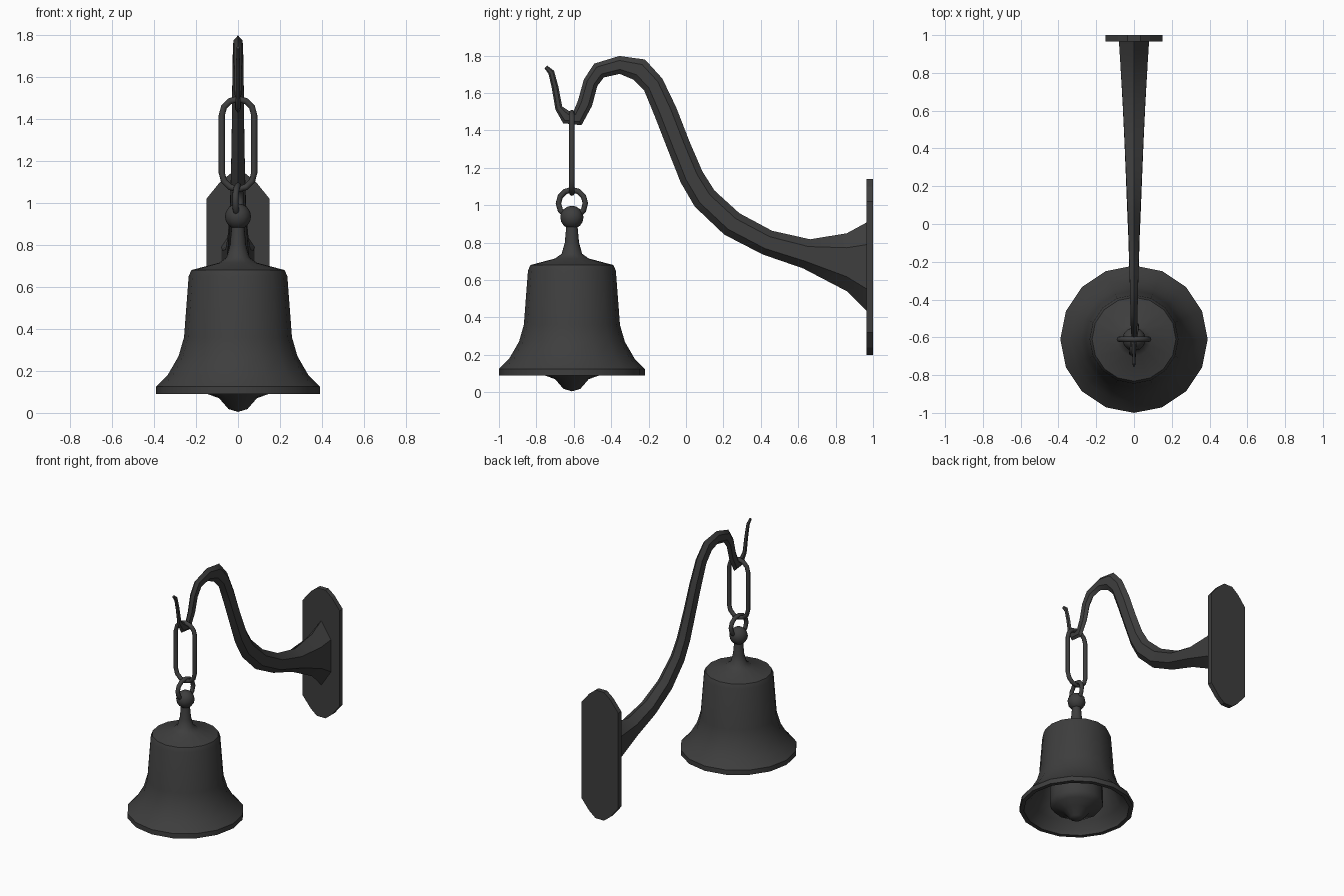
import bpy
import bmesh
from math import sin, cos, pi, radians
from mathutils import Vector

cube = bpy.data.objects.get("Cube")
if cube:
    bpy.data.objects.remove(cube, do_unlink=True)

iron = bpy.data.materials.new("dark iron")
iron.use_nodes = True
iron.diffuse_color = (0.048, 0.048, 0.048, 1)
iron.node_tree.nodes["Principled BSDF"].inputs["Base Color"].default_value = iron.diffuse_color

BELL_Y = -0.61


def finish(name, bm, smooth=None):
    bmesh.ops.recalc_face_normals(bm, faces=bm.faces)
    mesh = bpy.data.meshes.new(name)
    bm.to_mesh(mesh)
    bm.free()
    mesh.materials.append(iron)
    obj = bpy.data.objects.new(name, mesh)
    bpy.context.collection.objects.link(obj)
    if smooth:
        bpy.ops.object.select_all(action='DESELECT')
        obj.select_set(True)
        bpy.context.view_layer.objects.active = obj
        bpy.ops.object.shade_smooth_by_angle(angle=radians(smooth))
    return obj


def loft(name, rings, closed=False, smooth=None):
    """Skin a row of cross-sections; cap the ends unless closed."""
    bm = bmesh.new()
    rows = [[bm.verts.new(p) for p in ring] for ring in rings]
    n = len(rows[0])
    for a, b in zip(rows, rows[1:] + rows[:1] if closed else rows[1:]):
        for i in range(n):
            j = (i + 1) % n
            bm.faces.new((a[i], a[j], b[j], b[i]))
    if not closed:
        bm.faces.new(rows[0])
        bm.faces.new(rows[-1])
    return finish(name, bm, smooth)


def lathe(name, profile, sides=16, smooth=40):
    """Spin (radius, height) points around the bell axis."""
    bm = bmesh.new()
    verts = [bm.verts.new((r, BELL_Y, z)) for r, z in profile]
    edges = [bm.edges.new(pair) for pair in zip(verts, verts[1:])]
    bmesh.ops.spin(bm, geom=verts + edges, cent=(0, BELL_Y, 0), axis=(0, 0, 1),
                   angle=2 * pi, steps=sides, use_duplicate=False)
    bmesh.ops.remove_doubles(bm, verts=bm.verts, dist=0.0005)
    return finish(name, bm, smooth)


def chain_link(name, height, radius, stretch, turn, tube=0.015, steps=6, sides=8):
    """Oval link: two half circles moved apart vertically by stretch."""
    side = Vector((cos(turn), sin(turn), 0))
    up = Vector((0, 0, 1))
    across = side.cross(up)
    center = Vector((0, BELL_Y, height))
    rings = []
    for half in (0, 1):
        for k in range(steps + 1 if stretch else steps):
            a = pi * (half + k / steps)
            out = side * cos(a) + up * sin(a)
            mid = center + out * radius + up * stretch * (0.5 - half)
            rings.append([mid + tube * (out * cos(t) + across * sin(t))
                          for t in (2 * pi * i / sides for i in range(sides))])
    return loft(name, rings, closed=True, smooth=50)


# Hollow bell with its neck and top knob
lathe("bell", [
    (0, 0.66), (0.19, 0.64), (0.21, 0.60), (0.235, 0.36), (0.26, 0.27),
    (0.31, 0.17), (0.355, 0.12), (0.36, 0.09), (0.39, 0.09), (0.39, 0.125),
    (0.335, 0.18), (0.283, 0.27), (0.257, 0.36), (0.235, 0.65), (0.222, 0.68),
    (0.09, 0.715), (0.055, 0.74), (0.038, 0.80), (0.03, 0.89)])
lathe("bell_knob", [(0.062 * sin(pi * i / 8), 0.935 - 0.062 * cos(pi * i / 8))
                    for i in range(9)], sides=12)

# Clapper hanging inside the bell
lathe("clapper", [
    (0, 0.005), (0.045, 0.018), (0.09, 0.07), (0.16, 0.095), (0.185, 0.13),
    (0.185, 0.24), (0.14, 0.31), (0.03, 0.36), (0.02, 0.65)], sides=12)

# Chain: small ring through the knob, long link over the hook
chain_link("small_ring", 1.01, 0.073, 0, radians(80))
chain_link("long_link", 1.28, 0.077, 0.276, 0)

# Tapered arm: y, z, half depth, half width
arm = [
    (-0.75, 1.74, 0.01, 0.006), (-0.72, 1.71, 0.017, 0.008),
    (-0.70, 1.63, 0.018, 0.009), (-0.68, 1.52, 0.02, 0.01),
    (-0.64, 1.47, 0.036, 0.012), (-0.58, 1.465, 0.043, 0.014),
    (-0.54, 1.545, 0.04, 0.016), (-0.51, 1.655, 0.04, 0.018),
    (-0.465, 1.72, 0.045, 0.019), (-0.355, 1.75, 0.048, 0.021),
    (-0.25, 1.725, 0.062, 0.024), (-0.175, 1.645, 0.058, 0.026),
    (-0.11, 1.50, 0.062, 0.028), (-0.04, 1.32, 0.062, 0.03),
    (0.03, 1.15, 0.065, 0.033), (0.10, 1.035, 0.068, 0.036),
    (0.245, 0.90, 0.07, 0.042), (0.435, 0.80, 0.068, 0.05),
    (0.645, 0.74, 0.08, 0.06), (0.86, 0.695, 0.155, 0.073),
    (0.97, 0.67, 0.24, 0.08)]
hexagon = [(0, 1), (1, 0.5), (1, -0.5), (0, -1), (-1, -0.5), (-1, 0.5)]
sections = []
for i, (y, z, depth, width) in enumerate(arm):
    before = Vector(arm[max(i - 1, 0)][:2])
    here = Vector((y, z))
    after = Vector(arm[min(i + 1, len(arm) - 1)][:2])
    tangent = (here - before).normalized() + (after - here).normalized()
    if i >= len(arm) - 2:
        tangent = Vector((1, 0))
    tangent.normalize()
    normal = Vector((-tangent.y, tangent.x))
    sections.append([(width * u, y + normal.x * depth * v, z + normal.y * depth * v)
                     for u, v in hexagon])
loft("hook_arm", sections, smooth=35)

# Wall plate with clipped, rounded ends
corner = [(0.15, 0.35), (0.085, 0.43), (0.035, 0.47)]
quarter = corner + [(-x, z) for x, z in reversed(corner)]
outline = quarter + [(-x, -z) for x, z in quarter]
loft("wall_plate", [[(x, y, z + 0.67) for x, z in outline] for y in (0.965, 1.0)])
